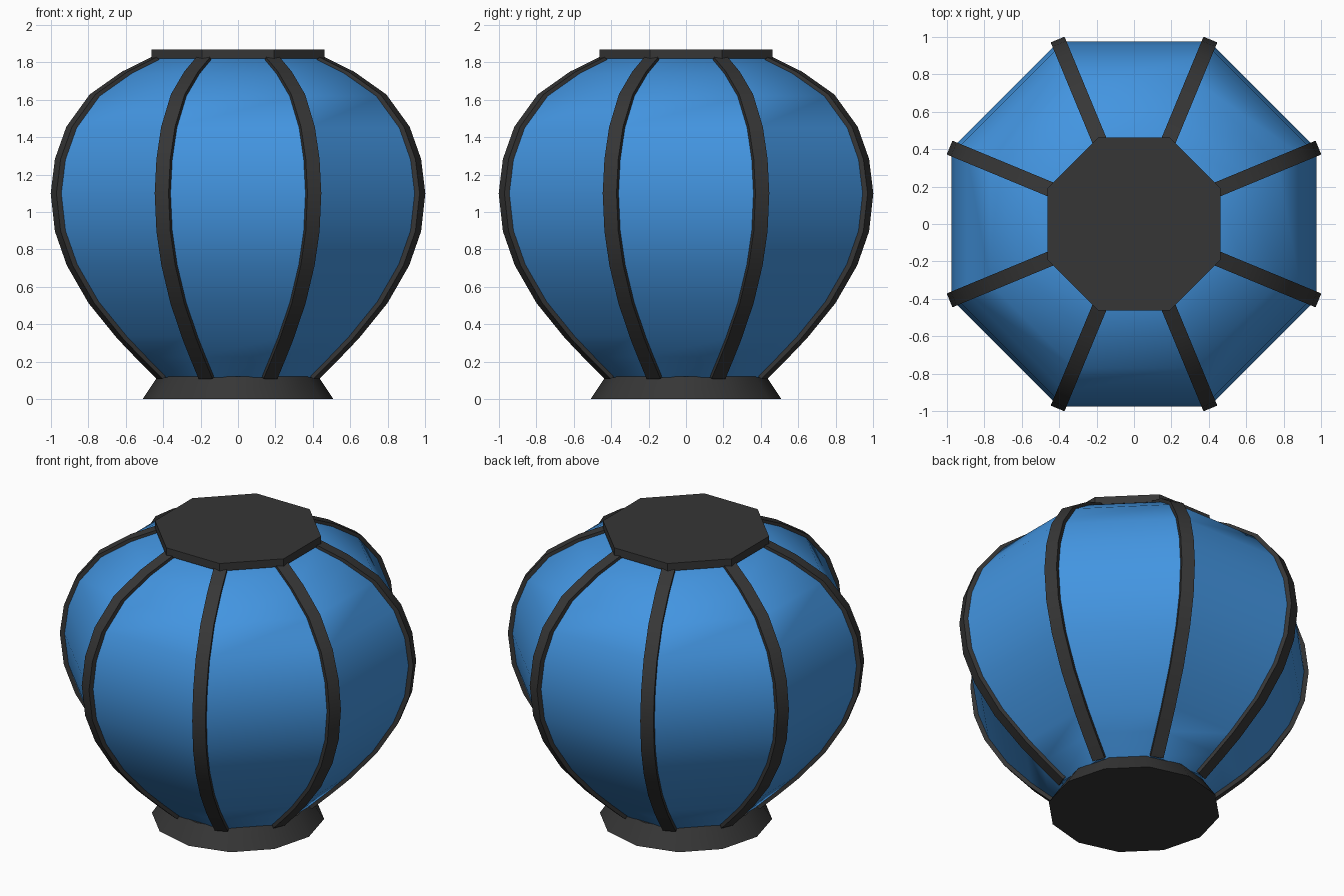
import bpy, bmesh, math
from mathutils import Vector

if "Cube" in bpy.data.objects:
    bpy.data.objects.remove(bpy.data.objects["Cube"])

SIDES = 8
C = math.cos(math.pi / SIDES)

# Body profile: (distance to flat side, height)
PROFILE = [(0.41, 0.115), (0.52, 0.225), (0.625, 0.335), (0.775, 0.52),
           (0.89, 0.72), (0.953, 0.90), (0.975, 1.10), (0.953, 1.28),
           (0.893, 1.45), (0.77, 1.62), (0.60, 1.74), (0.44, 1.82)]


def material(name, rgb):
    m = bpy.data.materials.new(name)
    m.diffuse_color = (*rgb, 1)
    m.use_nodes = True
    m.node_tree.nodes["Principled BSDF"].inputs["Base Color"].default_value = m.diffuse_color
    return m


blue = material("blue paper", (0.056, 0.30, 0.75))
dark = material("dark frame", (0.037, 0.037, 0.037))


def finish(bm, name, mat, smooth=None):
    bmesh.ops.recalc_face_normals(bm, faces=bm.faces)
    me = bpy.data.meshes.new(name)
    bm.to_mesh(me)
    bm.free()
    ob = bpy.data.objects.new(name, me)
    bpy.context.collection.objects.link(ob)
    me.materials.append(mat)
    if smooth:
        bpy.ops.object.select_all(action='DESELECT')
        ob.select_set(True)
        bpy.context.view_layer.objects.active = ob
        bpy.ops.object.shade_smooth_by_angle(angle=math.radians(smooth))
    return ob


def lathe(name, profile, sides, offset, mat, smooth=None):
    """Closed solid from rings of (corner radius, height)."""
    bm = bmesh.new()
    rings = []
    for r, z in profile:
        angs = [offset + 2 * math.pi * i / sides for i in range(sides)]
        rings.append([bm.verts.new((r * math.cos(a), r * math.sin(a), z)) for a in angs])
    for lo, hi in zip(rings, rings[1:]):
        for i in range(sides):
            j = (i + 1) % sides
            bm.faces.new((lo[i], lo[j], hi[j], hi[i]))
    bm.faces.new(rings[0])
    bm.faces.new(rings[-1])
    return finish(bm, name, mat, smooth)


def rib(name, angle, width=0.08, out=0.012, inn=0.035):
    """Flat strip following a corner of the body, slightly proud of it."""
    pts = [Vector((a / C, z)) for a, z in PROFILE]
    d = Vector((math.cos(angle), math.sin(angle), 0))
    t = Vector((-d.y, d.x, 0)) * width / 2
    bm = bmesh.new()
    rings = []
    for i, p in enumerate(pts):
        tan = (pts[min(i + 1, len(pts) - 1)] - pts[max(i - 1, 0)]).normalized()
        n = Vector((tan.y, -tan.x))
        ring = []
        for off, s in ((-inn, -1), (out, -1), (out, 1), (-inn, 1)):
            q = p + n * off
            ring.append(bm.verts.new(d * q.x + t * s + Vector((0, 0, min(q.y, 1.83)))))
        rings.append(ring)
    for lo, hi in zip(rings, rings[1:]):
        for i in range(4):
            j = (i + 1) % 4
            bm.faces.new((lo[i], lo[j], hi[j], hi[i]))
    bm.faces.new(rings[0])
    bm.faces.new(rings[-1])
    return finish(bm, name, dark, 30)


# Paper body
half = math.pi / SIDES
lathe("lantern_body", [(a / C, z) for a, z in PROFILE], SIDES, half, blue, 32)

# Ribs along every corner
for k in range(SIDES):
    rib(f"rib_{k + 1}", half + k * 2 * half)

# Top cap and flared base
lathe("top_cap", [(0.463 / C, 1.82), (0.463 / C, 1.87)], SIDES, half, dark)
lathe("base", [(0.51, 0.0), (0.43, 0.12)], 12, 0, dark, 32)
